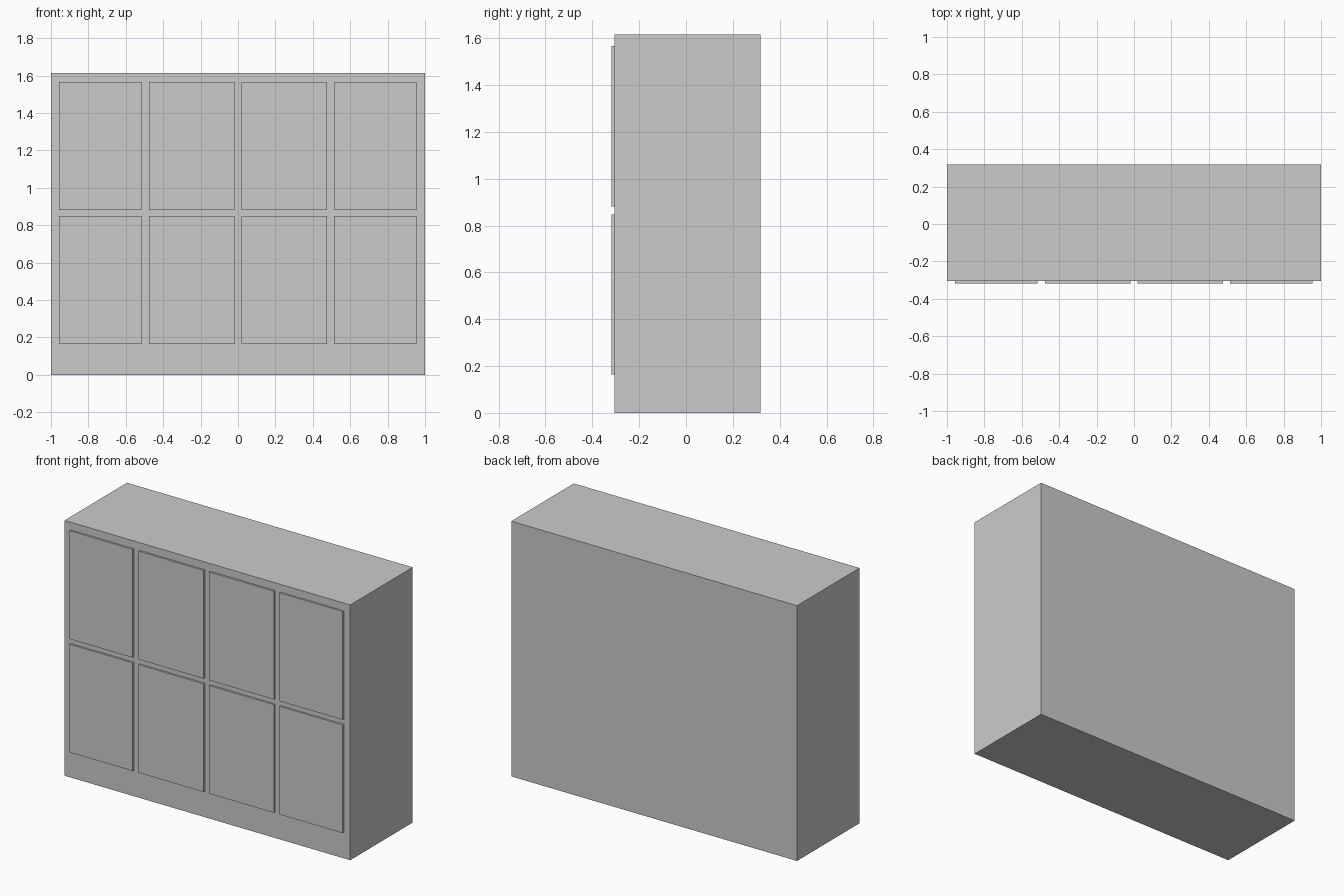
import bpy

if "Cube" in bpy.data.objects:
    bpy.data.objects.remove(bpy.data.objects["Cube"])


def box(name, x0, x1, y0, y1, z0, z1):
    bpy.ops.mesh.primitive_cube_add(
        size=1, location=((x0 + x1) / 2, (y0 + y1) / 2, (z0 + z1) / 2))
    ob = bpy.context.object
    ob.name = name
    ob.scale = (x1 - x0, y1 - y0, z1 - z0)
    bpy.ops.object.transform_apply(location=False, rotation=False, scale=True)
    return ob


FRONT, BODY_FRONT, BACK = -0.318, -0.306, 0.318
TOP = 1.615

# Cabinet body
box("cabinet_body", -1, 1, BODY_FRONT, BACK, 0, TOP)

# Door panels: two rows of four, slightly raised from the front
columns = [(-0.956, -0.515), (-0.475, -0.018), (0.018, 0.475), (0.513, 0.955)]
rows = {"lower": (0.164, 0.848), "upper": (0.881, 1.566)}
for row, (z0, z1) in rows.items():
    for i, (x0, x1) in enumerate(columns, 1):
        box(f"{row}_door_{i}", x0, x1, FRONT, BODY_FRONT, z0, z1)
